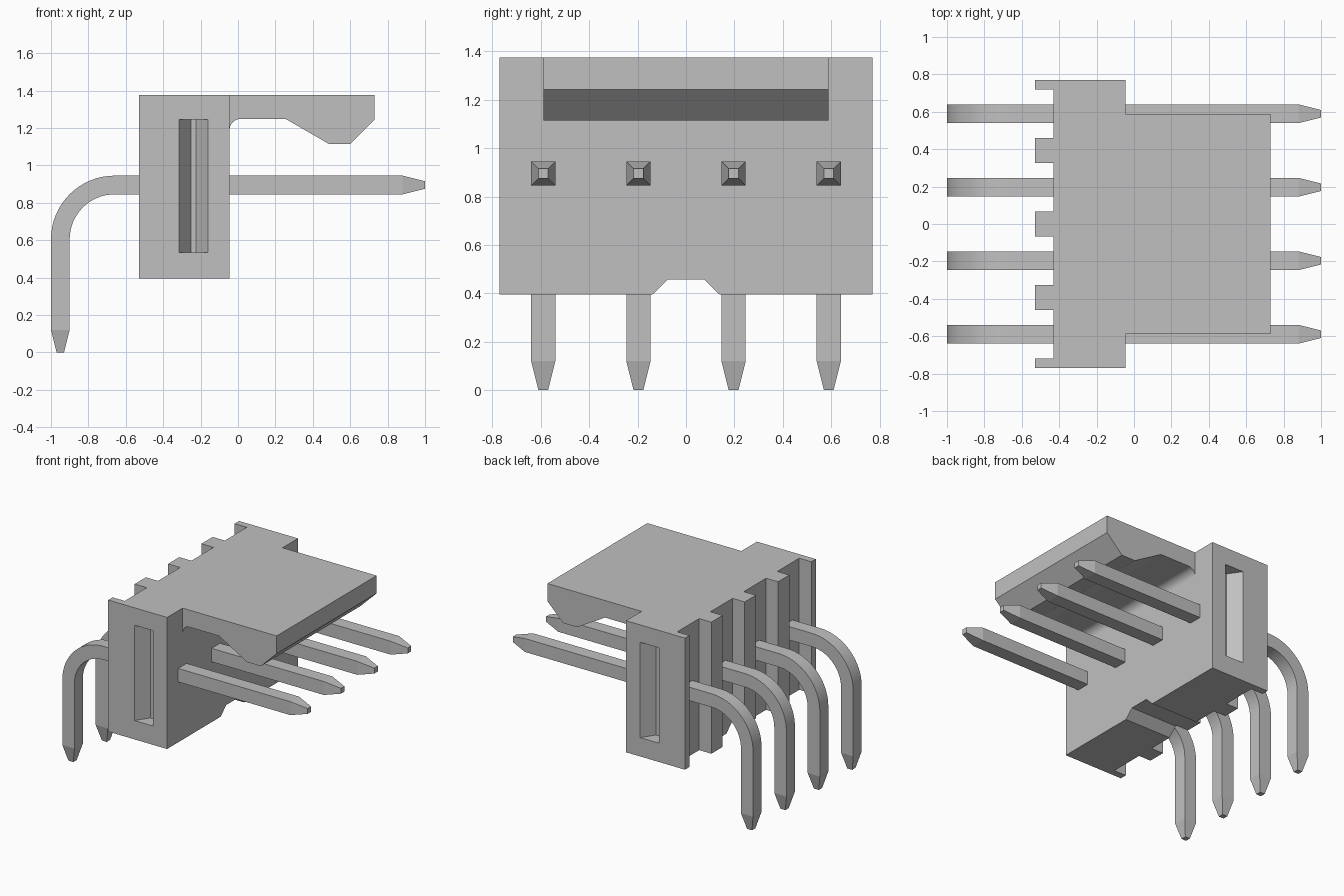
import bpy, bmesh, math
from mathutils import Vector

cube = bpy.data.objects.get("Cube")
if cube:
    bpy.data.objects.remove(cube, do_unlink=True)

grey = bpy.data.materials.new("plain grey")
grey.use_nodes = True
grey.diffuse_color = (0.53, 0.53, 0.53, 1)
grey.node_tree.nodes["Principled BSDF"].inputs["Base Color"].default_value = (0.53, 0.53, 0.53, 1)


def finish(name, bm):
    bmesh.ops.recalc_face_normals(bm, faces=bm.faces)
    mesh = bpy.data.meshes.new(name)
    bm.to_mesh(mesh)
    bm.free()
    mesh.materials.append(grey)
    obj = bpy.data.objects.new(name, mesh)
    bpy.context.collection.objects.link(obj)
    return obj


def prism(name, profile, place, low, high):
    """Extrude a 2D profile from low to high; place maps (a, b, depth) to x, y, z."""
    bm = bmesh.new()
    ends = [[bm.verts.new(place(a, b, d)) for a, b in profile] for d in (low, high)]
    for ring in ends:
        bm.faces.new(ring)
    count = len(profile)
    for i in range(count):
        j = (i + 1) % count
        bm.faces.new((ends[0][i], ends[0][j], ends[1][j], ends[1][i]))
    return finish(name, bm)


def along_x(a, b, d): return (d, a, b)
def along_y(a, b, d): return (a, d, b)
def along_z(a, b, d): return (a, b, d)


# Housing: ribbed back outline raised to full height
FRONT, BACK, GROOVE, SIDE = -0.045, -0.53, -0.43, 0.77
outline = [(FRONT, -SIDE), (FRONT, SIDE), (BACK, SIDE), (BACK, 0.718), (GROOVE, 0.718)]
for centre in (0.393, 0.0, -0.393):
    top, bottom = centre + 0.066, centre - 0.066
    outline += [(GROOVE, top), (BACK, top), (BACK, bottom), (GROOVE, bottom)]
outline += [(GROOVE, -0.718), (BACK, -0.718), (BACK, -SIDE)]
housing = prism("housing", outline, along_z, 0.395, 1.375)

# Cutters: bottom notch and a tapered pocket in each side
cutters = [prism("notch_cutter", [(-0.185, 0.35), (0.185, 0.35), (0.075, 0.457), (-0.075, 0.457)],
                 along_x, -0.7, 0.1)]
for side, label in ((1, "back"), (-1, "front")):
    pocket = [(-0.315, SIDE), (-0.315, SIDE + 0.1), (-0.16, SIDE + 0.1),
              (-0.16, SIDE), (-0.225, 0.675), (-0.25, 0.675)]
    cutters.append(prism(label + "_pocket_cutter", [(x, side * y) for x, y in pocket],
                         along_z, 0.535, 1.245))

bpy.context.view_layer.objects.active = housing
for cutter in cutters:
    cut = housing.modifiers.new(cutter.name, "BOOLEAN")
    cut.operation, cut.solver, cut.object = "DIFFERENCE", "EXACT", cutter
    bpy.ops.object.modifier_apply(modifier=cut.name)
for cutter in cutters:
    bpy.data.objects.remove(cutter, do_unlink=True)

# Latch plate with hooked lip and a fillet at its root
latch = [(FRONT, 1.375), (0.73, 1.375), (0.73, 1.243), (0.6, 1.115), (0.485, 1.115), (0.255, 1.248)]
for i in range(9):
    angle = math.pi / 2 * (1 + i / 8)
    latch.append((0.013 + 0.058 * math.cos(angle), 1.19 + 0.058 * math.sin(angle)))
prism("latch_plate", latch, along_y, -0.588, 0.588)

# Bent square pins: stations of (x, z, tangent angle, half width)
HALF, TIP, RADIUS = 0.05, 0.02, 0.29
stations = [(-0.95, 0.0, math.pi / 2, TIP), (-0.95, 0.12, math.pi / 2, HALF)]
for i in range(17):
    turn = math.pi / 2 * i / 16
    stations.append((-0.66 - RADIUS * math.cos(turn), 0.605 + RADIUS * math.sin(turn),
                     math.pi / 2 - turn, HALF))
stations += [(0.88, 0.895, 0, HALF), (1.0, 0.895, 0, TIP)]


def make_pin(name, y):
    bm = bmesh.new()
    rings = []
    for x, z, angle, half in stations:
        normal = Vector((-math.sin(angle), 0, math.cos(angle)))
        rings.append([bm.verts.new(Vector((x, y + s * half, z)) + normal * t * half)
                      for s, t in ((-1, -1), (1, -1), (1, 1), (-1, 1))])
    for a, b in zip(rings, rings[1:]):
        for i in range(4):
            j = (i + 1) % 4
            bm.faces.new((a[i], a[j], b[j], b[i]))
    bm.faces.new(rings[0])
    bm.faces.new(rings[-1])
    return finish(name, bm)


pins = [make_pin("pin_%d" % (i + 1), (i - 1.5) * 0.393) for i in range(4)]

# Smooth only the bends
bpy.ops.object.select_all(action="DESELECT")
for pin in pins:
    pin.select_set(True)
bpy.context.view_layer.objects.active = pins[0]
bpy.ops.object.shade_smooth_by_angle(angle=math.radians(10))
